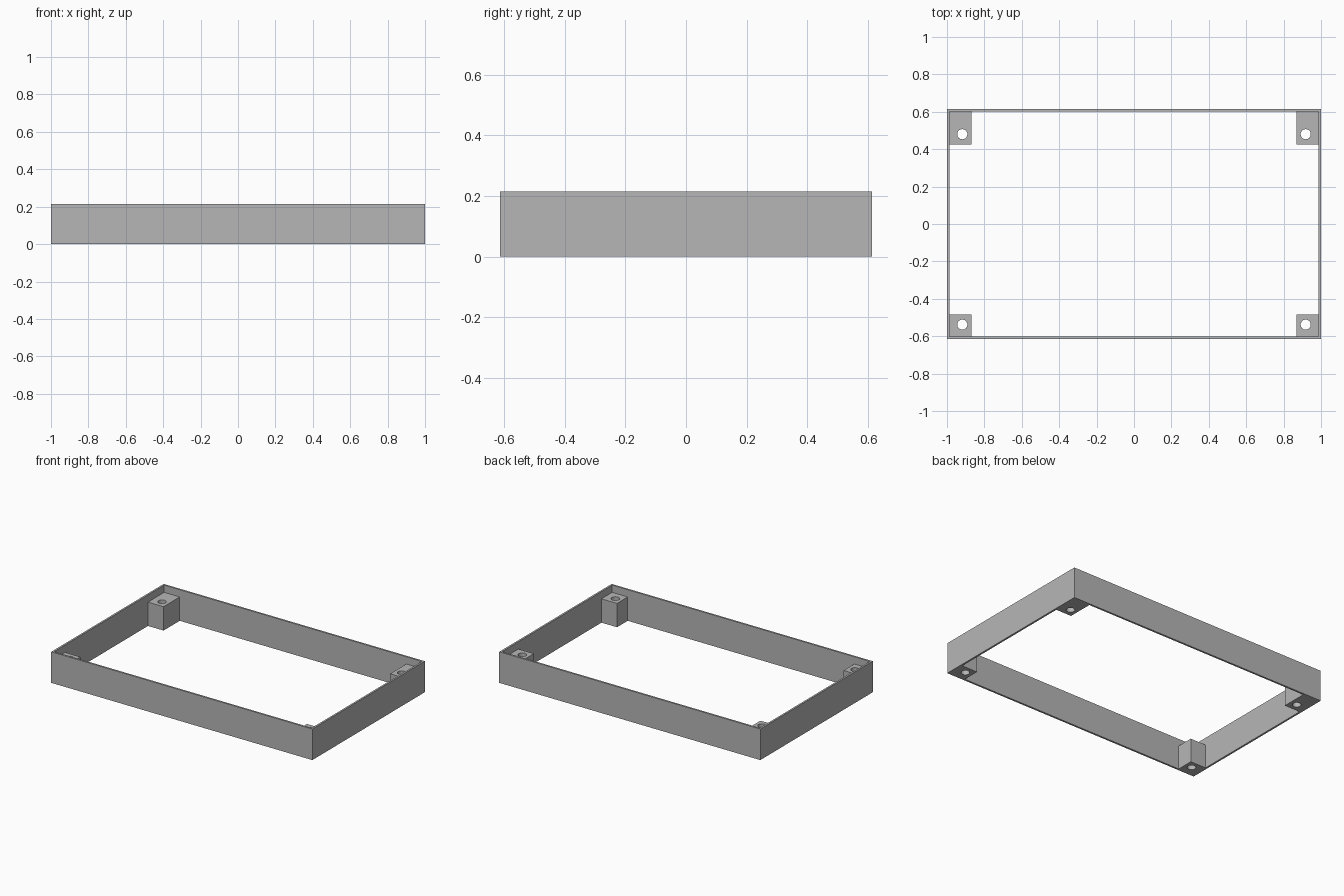
import bpy
import bmesh
from math import cos, sin, tau, radians

cube = bpy.data.objects.get("Cube")
if cube:
    bpy.data.objects.remove(cube)

HALF_X, HALF_Y, HEIGHT, WALL = 1.0, 0.615, 0.215, 0.013
POST_HEIGHT, HOLE_RADIUS = 0.165, 0.027

grey = bpy.data.materials.new("mid grey")
grey.use_nodes = True
colour = (0.47, 0.47, 0.47, 1)
grey.diffuse_color = colour
grey.node_tree.nodes["Principled BSDF"].inputs["Base Color"].default_value = colour


def rectangle(x0, x1, y0, y1):
    return [(x0, y0), (x1, y0), (x1, y1), (x0, y1)]


def circle(x, y, radius, sides=32):
    return [(x + radius * cos(tau * i / sides), y + radius * sin(tau * i / sides))
            for i in range(sides)]


def extruded_outline(name, height, outlines):
    """Extrude an outer outline, with inner outlines as holes, up from the ground."""
    curve = bpy.data.curves.new(name, "CURVE")
    curve.dimensions = "2D"
    curve.fill_mode = "BOTH"
    curve.extrude = height / 2
    for points in outlines:
        spline = curve.splines.new("POLY")
        spline.points.add(len(points) - 1)
        for point, (x, y) in zip(spline.points, points):
            point.co = (x, y, height / 2, 1)
        spline.use_cyclic_u = True
    obj = bpy.data.objects.new(name, curve)
    bpy.context.collection.objects.link(obj)
    bpy.ops.object.select_all(action="DESELECT")
    obj.select_set(True)
    bpy.context.view_layer.objects.active = obj
    bpy.ops.object.convert(target="MESH")
    obj = bpy.context.object

    # Weld the caps to the sides and set the base on the ground
    bm = bmesh.new()
    bm.from_mesh(obj.data)
    bmesh.ops.remove_doubles(bm, verts=bm.verts, dist=0.0001)
    lowest = min(v.co.z for v in bm.verts)
    bmesh.ops.translate(bm, verts=bm.verts, vec=(0, 0, -lowest))
    bmesh.ops.recalc_face_normals(bm, faces=bm.faces)
    bm.to_mesh(obj.data)
    bm.free()
    obj.data.materials.clear()
    obj.data.materials.append(grey)
    bpy.ops.object.shade_smooth_by_angle(angle=radians(30))
    return obj


# Thin rectangular wall
inner_x, inner_y = HALF_X - WALL, HALF_Y - WALL
extruded_outline("frame_wall", HEIGHT, [
    rectangle(-HALF_X, HALF_X, -HALF_Y, HALF_Y),
    rectangle(-inner_x, inner_x, -inner_y, inner_y)])

# Corner posts with screw holes; the back pair is longer
for side, sx in (("left", 1), ("right", -1)):
    x0, x1 = sorted((sx * 0.868, sx * inner_x))
    for end, y0, y1, hole_y in (("front", -inner_y, -0.485, -0.538),
                                ("back", 0.425, inner_y, 0.48)):
        extruded_outline(f"{end}_{side}_post", POST_HEIGHT, [
            rectangle(x0, x1, y0, y1), circle(sx * 0.918, hole_y, HOLE_RADIUS)])
